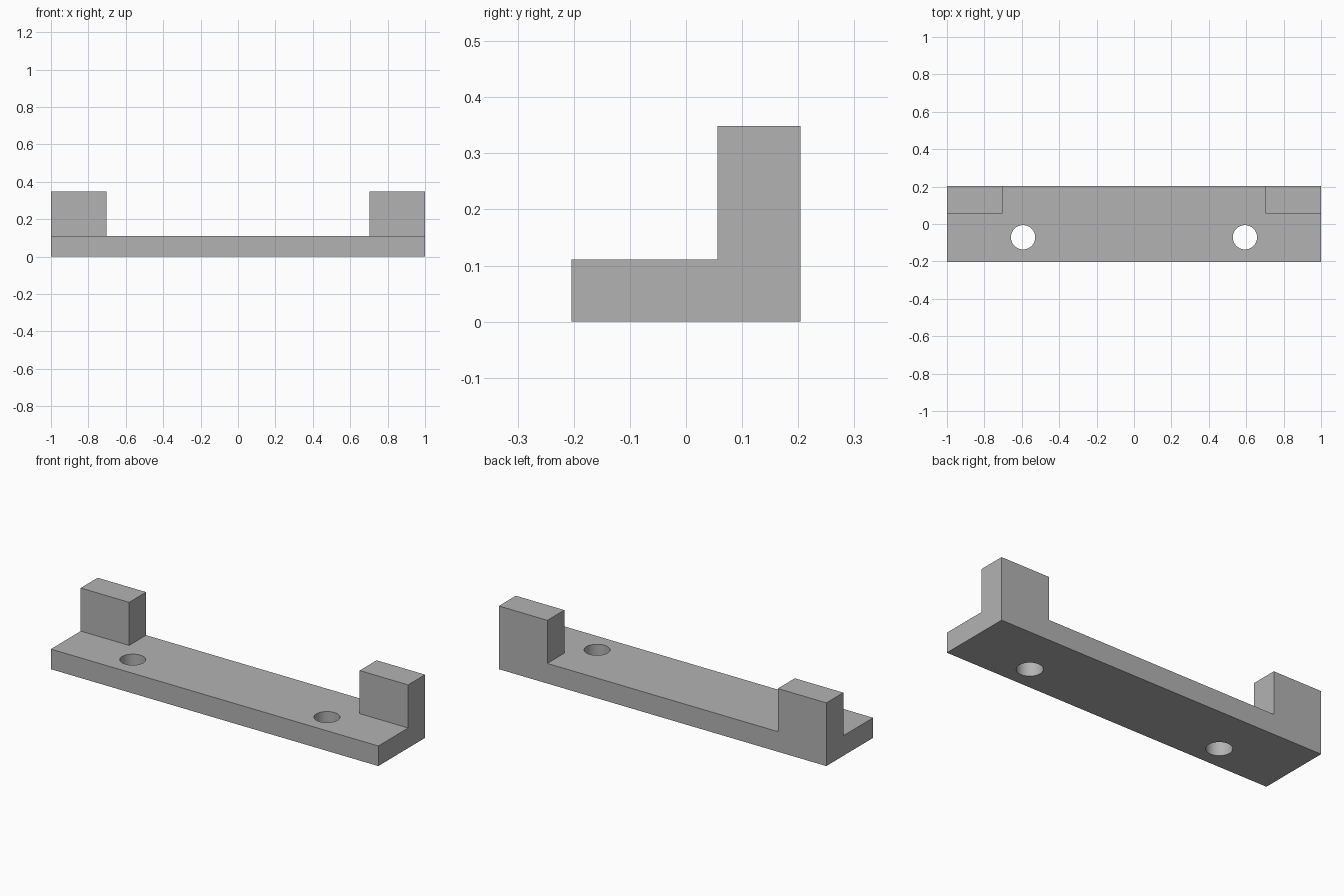
import bpy
import bmesh
from math import radians
from mathutils import Matrix, Vector

cube = bpy.data.objects.get("Cube")
if cube:
    bpy.data.objects.remove(cube, do_unlink=True)

# Overall sizes
HALF_X, HALF_Y, HEIGHT = 1.0, 0.204, 0.349
PLATE_TOP = 0.111
POST_FRONT, POST_INNER = 0.056, 0.704
HOLE_X, HOLE_Y, HOLE_R = 0.593, -0.071, 0.065

grey = bpy.data.materials.new("plain grey")
grey.use_nodes = True
colour = (0.45, 0.45, 0.45, 1)
grey.diffuse_color = colour
grey.node_tree.nodes["Principled BSDF"].inputs["Base Color"].default_value = colour


def make_object(name, bm):
    mesh = bpy.data.meshes.new(name)
    bm.to_mesh(mesh)
    bm.free()
    mesh.materials.append(grey)
    obj = bpy.data.objects.new(name, mesh)
    bpy.context.collection.objects.link(obj)
    return obj


def box(name, low, high):
    low, high = Vector(low), Vector(high)
    bm = bmesh.new()
    place = Matrix.Translation((low + high) / 2) @ Matrix.Diagonal((*(high - low), 1))
    bmesh.ops.create_cube(bm, size=1, matrix=place)
    return make_object(name, bm)


def drill(name, x):
    bm = bmesh.new()
    bmesh.ops.create_cone(bm, cap_ends=True, segments=64, radius1=HOLE_R, radius2=HOLE_R,
                          depth=1, matrix=Matrix.Translation((x, HOLE_Y, 0)))
    return make_object(name, bm)


# Solid block, carved down to a base plate with two rear corner posts
bracket = box("mounting_bracket", (-HALF_X, -HALF_Y, 0), (HALF_X, HALF_Y, HEIGHT))
cutters = [
    box("front_step_cutter", (-2, -1, PLATE_TOP), (2, POST_FRONT, 1)),
    box("post_gap_cutter", (-POST_INNER, -1, PLATE_TOP), (POST_INNER, 1, 1)),
    drill("left_hole_cutter", HOLE_X),
    drill("right_hole_cutter", -HOLE_X),
]
bpy.ops.object.select_all(action="DESELECT")
bracket.select_set(True)
bpy.context.view_layer.objects.active = bracket
for cutter in cutters:
    cutter.hide_render = True
    cut = bracket.modifiers.new(cutter.name, "BOOLEAN")
    cut.operation = "DIFFERENCE"
    cut.solver = "EXACT"
    cut.object = cutter
    bpy.ops.object.modifier_apply(modifier=cut.name)
    bpy.data.objects.remove(cutter, do_unlink=True)

# Smooth hole walls, crisp edges elsewhere
bpy.ops.object.shade_smooth_by_angle(angle=radians(30))
